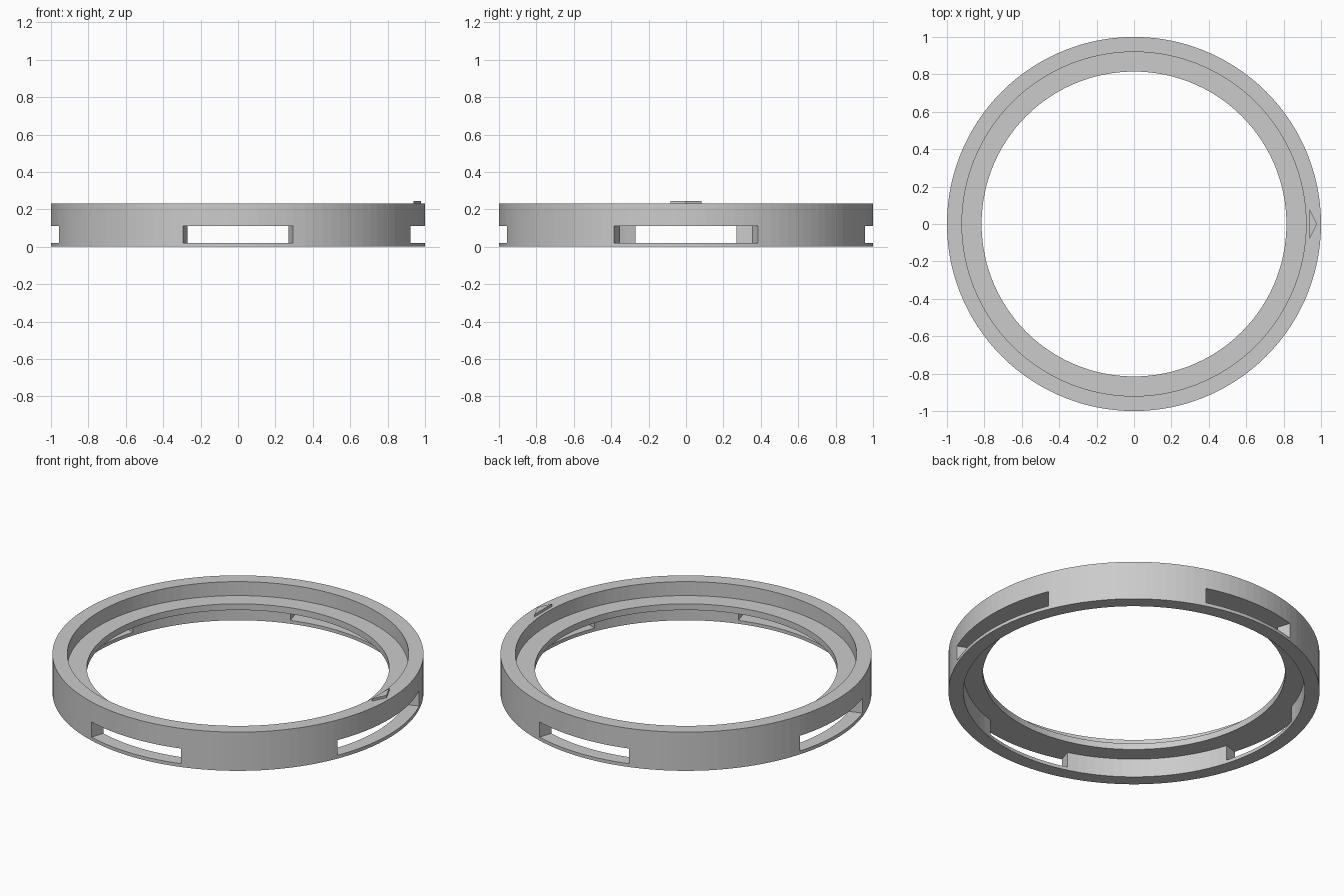
import bpy, bmesh
from math import radians, sin, cos

if "Cube" in bpy.data.objects:
    bpy.data.objects.remove(bpy.data.objects["Cube"], do_unlink=True)

grey = bpy.data.materials.new("light grey")
grey.use_nodes = True
grey.diffuse_color = (0.6, 0.6, 0.6, 1)
grey.node_tree.nodes["Principled BSDF"].inputs["Base Color"].default_value = (0.6, 0.6, 0.6, 1)


def finish(bm, name):
    bmesh.ops.recalc_face_normals(bm, faces=bm.faces[:])
    mesh = bpy.data.meshes.new(name)
    bm.to_mesh(mesh)
    bm.free()
    mesh.materials.append(grey)
    obj = bpy.data.objects.new(name, mesh)
    bpy.context.collection.objects.link(obj)
    return obj


# Ring dimensions
R_OUT, R_MID, R_IN = 1.0, 0.92, 0.815
SILL, SLOT_TOP, SHELF, TOP = 0.02, 0.11, 0.147, 0.23
profile = [(R_OUT, 0), (R_OUT, SILL), (R_OUT, SLOT_TOP), (R_OUT, TOP),
           (R_MID, TOP), (R_MID, SHELF), (R_IN, SHELF), (R_IN, SLOT_TOP),
           (R_MID, SLOT_TOP), (R_MID, SILL), (R_MID, 0)]
n = len(profile)
solid = [(i, (i + 1) % n) for i in range(n)]
# Through a slot the two wall spans give way to a sill and a ceiling
slotted = [e for e in solid if e not in ((1, 2), (8, 9))] + [(9, 1), (2, 8)]

# Slots as (centre angle, half width); the left one is wider
slots = [(0, 22.6), (90, 17.1), (180, 17.1), (270, 17.1)]
ends = {(c + s * h) % 360 for c, h in slots for s in (-1, 1)}
angles = sorted({a for a in range(0, 360, 3)
                 if all(abs(a - e) > 1 for e in ends)} | ends)


def in_slot(a):
    return any(abs((a - c + 180) % 360 - 180) < h for c, h in slots)


# Stepped ring with four wall slots
bm = bmesh.new()
rings = [[bm.verts.new((r * cos(radians(a)), r * sin(radians(a)), z))
          for r, z in profile] for a in angles]
for k, a in enumerate(angles):
    cur, nxt = rings[k], rings[(k + 1) % len(rings)]
    step = (angles[(k + 1) % len(angles)] - a) % 360
    for i, j in (slotted if in_slot(a + step / 2) else solid):
        bm.faces.new((cur[i], nxt[i], nxt[j], cur[j]))
    if a in ends:
        bm.faces.new([cur[i] for i in (1, 2, 8, 9)])
finish(bm, "stepped_ring")

# Raised triangular index mark on the rim
bm = bmesh.new()
base = bm.faces.new([bm.verts.new((x, y, TOP - 0.002))
                     for x, y in ((0.938, -0.082), (0.978, 0), (0.938, 0.082))])
top = bmesh.ops.extrude_face_region(bm, geom=[base])["geom"]
bmesh.ops.translate(bm, vec=(0, 0, 0.017),
                    verts=[v for v in top if isinstance(v, bmesh.types.BMVert)])
finish(bm, "index_mark")
